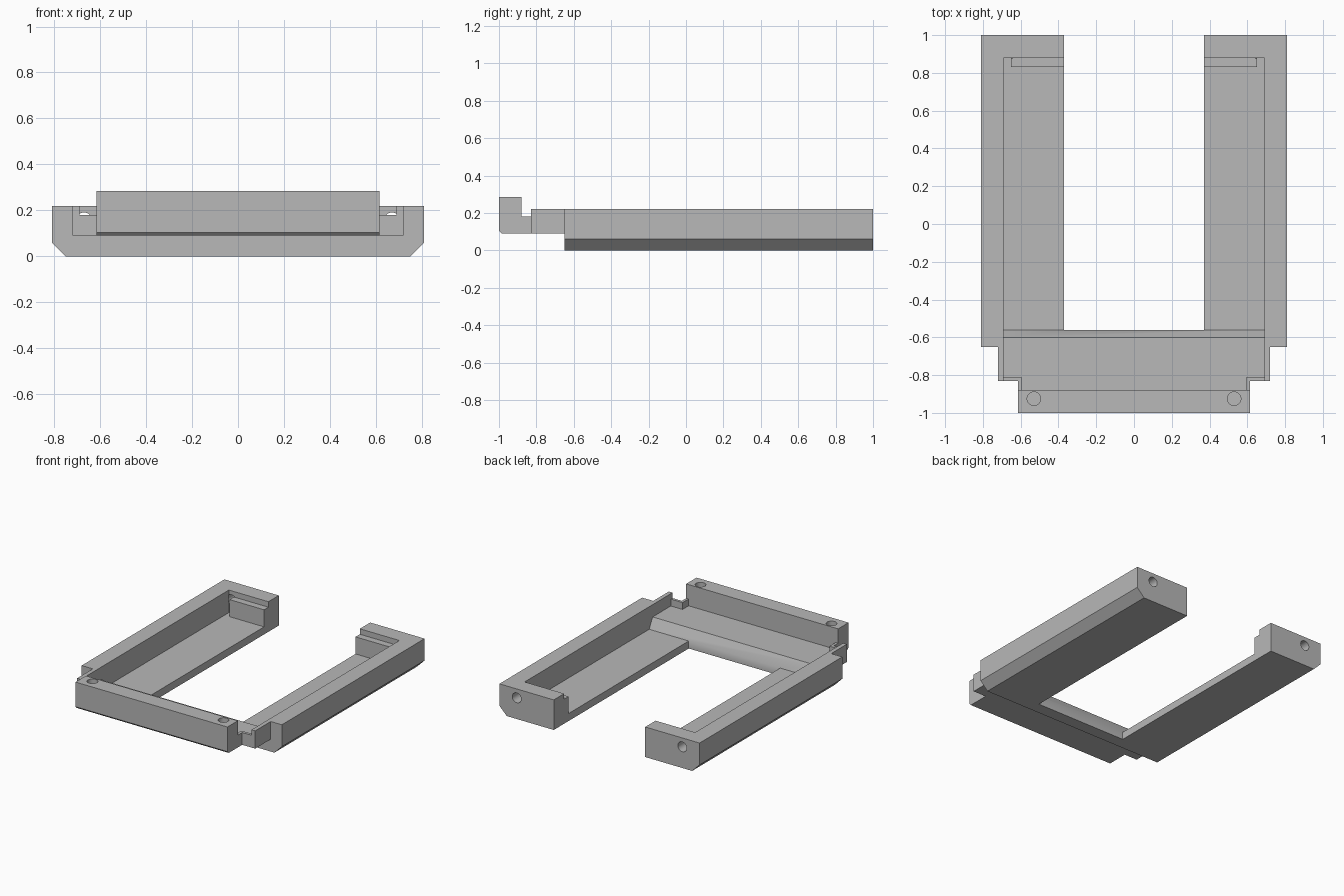
import bpy, bmesh
from mathutils import Vector

cube = bpy.data.objects.get("Cube")
if cube:
    bpy.data.objects.remove(cube, do_unlink=True)

grey = bpy.data.materials.new("plain grey")
grey.use_nodes = True
grey.diffuse_color = (0.48, 0.48, 0.48, 1)
grey.node_tree.nodes["Principled BSDF"].inputs["Base Color"].default_value = (0.48, 0.48, 0.48, 1)


def prism(name, profile, axis, start, end):
    """Extrude a 2D profile along x (profile is y,z), y (x,z) or z (x,y)."""
    def place(p, t):
        return {"x": (t, p[0], p[1]), "y": (p[0], t, p[1]), "z": (p[0], p[1], t)}[axis]
    bm = bmesh.new()
    face = bm.faces.new([bm.verts.new(place(p, start)) for p in profile])
    ext = bmesh.ops.extrude_face_region(bm, geom=[face])
    moved = [v for v in ext["geom"] if isinstance(v, bmesh.types.BMVert)]
    shift = Vector(place((0, 0), end - start))
    bmesh.ops.translate(bm, verts=moved, vec=shift)
    bmesh.ops.recalc_face_normals(bm, faces=bm.faces)
    mesh = bpy.data.meshes.new(name)
    bm.to_mesh(mesh)
    bm.free()
    mesh.materials.append(grey)
    ob = bpy.data.objects.new(name, mesh)
    bpy.context.collection.objects.link(ob)
    return ob


def box(name, x0, x1, y0, y1, z0, z1):
    return prism(name, [(x0, y0), (x1, y0), (x1, y1), (x0, y1)], "z", z0, z1)


def cylinder(name, x, y, z, radius, depth, along_y=False):
    bpy.ops.mesh.primitive_cylinder_add(vertices=32, radius=radius, depth=depth,
                                        location=(x, y, z),
                                        rotation=(1.5707963 if along_y else 0, 0, 0))
    ob = bpy.context.object
    ob.name = name
    ob.data.materials.append(grey)
    return ob


def combine(target, other, operation):
    """Boolean one part into the frame and drop the helper."""
    mod = target.modifiers.new("join", "BOOLEAN")
    mod.solver = "EXACT"
    mod.operation = operation
    mod.object = other
    bpy.context.view_layer.update()
    graph = bpy.context.evaluated_depsgraph_get()
    target.data = bpy.data.meshes.new_from_object(target.evaluated_get(graph))
    target.modifiers.clear()
    bpy.data.objects.remove(other, do_unlink=True)


# Front bar with a small lower chamfer
frame = prism("tray_frame", [(-0.88, 0.09), (-0.985, 0.09), (-1, 0.105), (-1, 0.285),
                             (-0.88, 0.285)], "x", -0.615, 0.615)

# Neck, tongue and sill joining the bar to the rails
solids = [
    box("neck", -0.615, 0.615, -0.9, -0.75, 0.09, 0.18),
    box("tongue", -0.72, 0.72, -0.83, -0.6, 0.09, 0.22),
    box("sill", -0.5, 0.5, -0.65, -0.56, 0, 0.22),
]
# Side rails with chamfered outer bottom edges
for s in (-1, 1):
    rail = [(0.37, 0), (0.75, 0), (0.81, 0.06), (0.81, 0.22), (0.37, 0.22)]
    solids.append(prism("side_rail", [(s * x, z) for x, z in rail], "y", -0.65, 1))
for part in solids:
    combine(frame, part, "UNION")

# Main pocket: platform, ramp, rail floor and rear ledge
pocket = [(-0.81, 0.13), (-0.6, 0.13), (-0.56, 0.055), (0.83, 0.055), (0.83, 0.18),
          (0.88, 0.18), (0.88, 0.4), (-0.81, 0.4)]
cutters = [
    prism("pocket", pocket, "x", -0.69, 0.69),
    box("front_pocket", -0.595, 0.595, -0.88, -0.7, 0.13, 0.4),
    box("rim_notch", -0.69, 0.69, -0.88, -0.7, 0.18, 0.4),
]
# Corner reliefs, rear screw holes and bar holes
for s in (-1, 1):
    xs = sorted((s * 0.65, s * 0.69))
    cutters += [
        box("corner_relief", xs[0], xs[1], 0.7, 0.88, 0.055, 0.4),
        cylinder("rear_hole", s * 0.67, 0.975, 0.155, 0.036, 0.2, True),
        cylinder("bar_hole", s * 0.53, -0.925, 0.24, 0.036, 0.2),
    ]
for part in cutters:
    combine(frame, part, "DIFFERENCE")

# Keep hole walls smooth and all edges crisp
bpy.ops.object.select_all(action="DESELECT")
frame.select_set(True)
bpy.context.view_layer.objects.active = frame
bpy.ops.object.shade_smooth_by_angle(angle=0.5)
